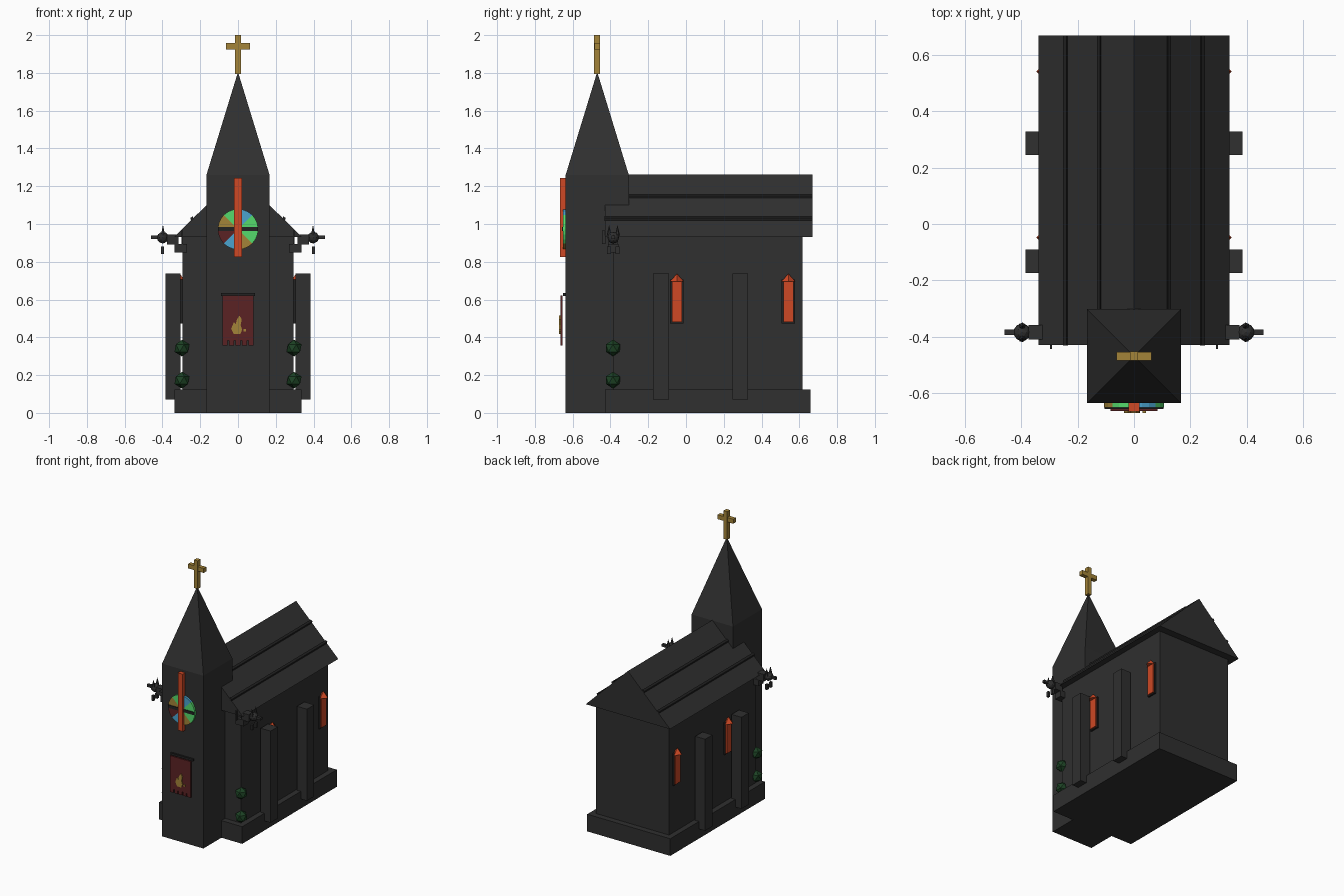
import bpy, bmesh, math
from mathutils import Vector

if "Cube" in bpy.data.objects:
    bpy.data.objects.remove(bpy.data.objects["Cube"])


def material(name, rgb):
    m = bpy.data.materials.new(name)
    m.diffuse_color = (*rgb, 1)
    m.use_nodes = True
    m.node_tree.nodes["Principled BSDF"].inputs["Base Color"].default_value = m.diffuse_color
    return m


STONE = material("charcoal stone", (0.029, 0.029, 0.029))
TRIM = material("black trim", (0.016, 0.016, 0.016))
ORANGE = material("orange glass", (0.62, 0.065, 0.018))
GOLD = material("old gold", (0.37, 0.23, 0.04))
LEAF = material("dark leaf green", (0.012, 0.055, 0.018))
RED = material("dark red cloth", (0.105, 0.016, 0.017))
GREEN = material("bright green glass", (0.09, 0.70, 0.15))
BLUE = material("sky blue glass", (0.07, 0.37, 0.62))


def finish(name, bm, *mats):
    bmesh.ops.recalc_face_normals(bm, faces=bm.faces)
    me = bpy.data.meshes.new(name)
    bm.to_mesh(me)
    bm.free()
    for m in mats:
        me.materials.append(m)
    ob = bpy.data.objects.new(name, me)
    bpy.context.collection.objects.link(ob)
    return ob


def box(name, x, y, z, mat):
    """Box from (low, high) ranges."""
    bm = bmesh.new()
    bmesh.ops.create_cube(bm, size=1)
    for v in bm.verts:
        v.co = [r[0] + (c + 0.5) * (r[1] - r[0]) for c, r in zip(v.co, (x, y, z))]
    return finish(name, bm, mat)


def prism(name, pts, y0, y1, mat):
    """Front (x, z) outline extruded along y."""
    bm = bmesh.new()
    f = bm.faces.new([bm.verts.new((x, y0, z)) for x, z in pts])
    new = bmesh.ops.extrude_face_region(bm, geom=[f])["geom"]
    bmesh.ops.translate(bm, vec=(0, y1 - y0, 0),
                        verts=[g for g in new if isinstance(g, bmesh.types.BMVert)])
    return finish(name, bm, mat)


def cone(name, loc, r, h, mat, sides=4, turn=0.0):
    """Cone standing on loc."""
    bm = bmesh.new()
    bmesh.ops.create_cone(bm, cap_ends=True, segments=sides, radius1=r, radius2=0, depth=h)
    ob = finish(name, bm, mat)
    ob.location = Vector(loc) + Vector((0, 0, h / 2))
    ob.rotation_euler.z = turn
    return ob


def ball(name, loc, r, mat, sub=1):
    bm = bmesh.new()
    bmesh.ops.create_icosphere(bm, subdivisions=sub, radius=r)
    ob = finish(name, bm, mat)
    ob.location = loc
    return ob


def sx(s, a, b):
    return tuple(sorted((s * a, s * b)))


# main masses
box("plinth", (-0.335, 0.335), (-0.43, 0.66), (0, 0.125), STONE)
box("nave_walls", (-0.295, 0.295), (-0.387, 0.617), (0.12, 0.935), STONE)
prism("nave_roof", [(-0.34, 0.93), (0.34, 0.93), (0, 1.263)], -0.43, 0.67, STONE)
box("tower", (-0.167, 0.167), (-0.637, -0.303), (0, 1.26), STONE)
cone("spire", (0, -0.47, 1.26), 0.167 * math.sqrt(2), 0.545, STONE, 4, math.pi / 4)

# cross on the spire
box("cross_upright", (-0.015, 0.015), (-0.486, -0.454), (1.795, 2.0), GOLD)
box("cross_arm", (-0.063, 0.063), (-0.485, -0.455), (1.925, 1.957), GOLD)

for s in (-1, 1):
    # roof ribs lying on the slope
    for x in (0.12, 0.24):
        z = 1.263 - x * 0.333 / 0.34
        rib = [(s * (x + a), z + b) for a, b in
               ((-0.006, -0.006), (0.008, -0.012), (0.012, 0.004), (0.0, 0.014))]
        prism("roof_rib", rib, -0.432, 0.67, TRIM)

    # buttresses
    for y in (-0.132, 0.287):
        box("buttress", sx(s, 0.305, 0.385), (y - 0.042, y + 0.042), (0.07, 0.738), STONE)

    # lancet windows
    for y in (-0.048, 0.542):
        box("window_frame", sx(s, 0.29, 0.306), (y - 0.036, y + 0.036), (0.472, 0.705), TRIM)
        box("window_glass", sx(s, 0.29, 0.315), (y - 0.027, y + 0.027), (0.48, 0.70), ORANGE)
        cone("window_point", (s * 0.31, y, 0.695), 0.037, 0.042, ORANGE)

    # corner shrubs
    for z in (0.173, 0.343):
        ball("shrub", (s * 0.297, -0.387, z), 0.044, LEAF)

    # gargoyles at the front eaves
    y = -0.385
    box("gargoyle_bracket", sx(s, 0.27, 0.335), (y - 0.028, y + 0.028), (0.85, 0.895), STONE)
    box("gargoyle_body", sx(s, 0.315, 0.375), (y - 0.026, y + 0.026), (0.892, 0.945), STONE)
    ball("gargoyle_head", (s * 0.398, y, 0.928), 0.031, STONE, 2)
    box("gargoyle_snout", sx(s, 0.40, 0.46), (y - 0.01, y + 0.01), (0.92, 0.938), STONE)
    for d in (-0.022, 0.022):
        cone("gargoyle_horn", (s * 0.397, y + d, 0.94), 0.013, 0.055, STONE, 6)
        box("gargoyle_leg", sx(s, 0.391, 0.407), (y + d - 0.01, y + d + 0.01), (0.842, 0.88), STONE)
    box("eave_stop", sx(s, 0.292, 0.298), (-0.445, -0.425), (0.895, 0.965), STONE)

# rose window: low disc coloured by sector
bm = bmesh.new()
N, R, CZ = 24, 0.107, 0.972
for y, back in ((-0.652, False), (-0.636, True)):
    c = bm.verts.new((0, y, CZ))
    ring = [bm.verts.new((R * math.cos(2 * math.pi * i / N), y,
                          CZ + R * math.sin(2 * math.pi * i / N))) for i in range(N)]
    for i in range(N):
        bm.faces.new((c, ring[i], ring[(i + 1) % N]))
    if back:
        for i in range(N):
            j = (i + 1) % N
            bm.faces.new((front[i], front[j], ring[j], ring[i]))
    front = ring
palette = [GREEN, BLUE, GOLD, RED]
sectors = [0, 1, 0, 2, 3, 1, 2, 0]
for f in bm.faces:
    p = f.calc_center_median()
    a = math.atan2(p.z - CZ, p.x) % (2 * math.pi)
    f.material_index = sectors[int(a / (math.pi / 4)) % 8]
finish("rose_window", bm, *palette)
box("rose_crossbar", (-0.105, 0.105), (-0.657, -0.64), (0.963, 0.984), TRIM)
box("tower_light_strip", (-0.02, 0.02), (-0.666, -0.63), (0.825, 1.243), ORANGE)

# banner with fringe and flame emblem
box("banner_rod", (-0.09, 0.09), (-0.65, -0.635), (0.62, 0.635), TRIM)
box("banner", (-0.083, 0.083), (-0.665, -0.655), (0.382, 0.622), RED)
for i in range(5):
    x = -0.083 + i * 0.0345
    box("banner_fringe", (x, x + 0.027), (-0.665, -0.655), (0.358, 0.384), RED)
flame = [(-0.022, 0.417), (0.012, 0.417), (0.022, 0.44), (0.014, 0.465), (0.02, 0.495),
         (0.008, 0.515), (-0.006, 0.495), (-0.012, 0.47), (-0.022, 0.48), (-0.036, 0.445)]
prism("banner_flame", flame, -0.672, -0.664, GOLD)
box("banner_spark", (0.03, 0.042), (-0.672, -0.664), (0.43, 0.443), GOLD)
